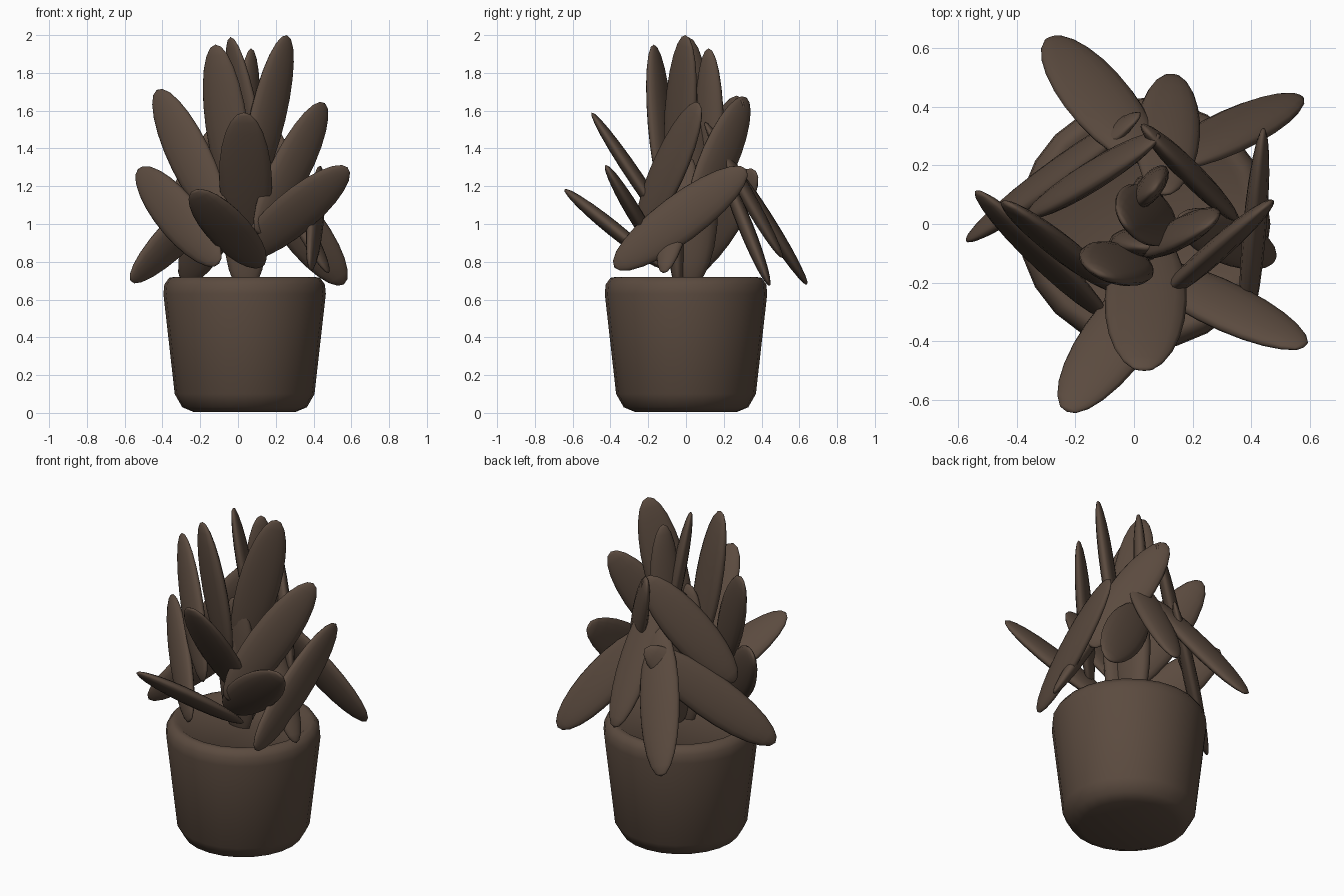
import bpy
import bmesh
import math
from mathutils import Vector, Matrix

old = bpy.data.objects.get("Cube")
if old:
    bpy.data.objects.remove(old, do_unlink=True)

# One earthy brown for everything
brown = bpy.data.materials.new("earth_brown")
brown.use_nodes = True
colour = (0.105, 0.07, 0.05, 1)
brown.diffuse_color = colour
brown.node_tree.nodes["Principled BSDF"].inputs["Base Color"].default_value = colour


def finish(name, bm):
    """Turn a bmesh into a smooth brown object."""
    mesh = bpy.data.meshes.new(name)
    bmesh.ops.recalc_face_normals(bm, faces=bm.faces)
    for face in bm.faces:
        face.smooth = True
    bm.to_mesh(mesh)
    bm.free()
    mesh.materials.append(brown)
    obj = bpy.data.objects.new(name, mesh)
    bpy.context.collection.objects.link(obj)
    return obj


def leaf(name, tip, base, facing, width=0.25, thick=0.08):
    """Flattened ellipsoid from base to tip, its broad side turned to facing."""
    tip, base = Vector(tip), Vector(base)
    axis = tip - base
    along = axis.normalized()
    side = along.cross(Vector(facing)).normalized()
    flat = side.cross(along)
    turn = Matrix((side, flat, along)).transposed().to_4x4()
    size = Matrix.Diagonal((width / 2, thick / 2, axis.length / 2, 1))
    place = Matrix.Translation((tip + base) / 2) @ turn @ size
    bm = bmesh.new()
    bmesh.ops.create_uvsphere(bm, u_segments=16, v_segments=12, radius=1, matrix=place)
    return finish(name, bm)


# Pot: a lathed profile with rounded foot, rim and shallow soil
profile = [(0, 0.005), (0.27, 0.005), (0.33, 0.03), (0.37, 0.10), (0.43, 0.63),
           (0.425, 0.68), (0.40, 0.715), (0.37, 0.72), (0.35, 0.705), (0, 0.70)]
bm = bmesh.new()
verts = [bm.verts.new((r, 0, z)) for r, z in profile]
edges = [bm.edges.new(pair) for pair in zip(verts, verts[1:])]
bmesh.ops.spin(bm, geom=verts + edges, cent=(0, 0, 0), axis=(0, 0, 1),
               angle=math.tau, steps=24)
bmesh.ops.remove_doubles(bm, verts=bm.verts, dist=0.0005)
pot = finish("pot", bm)
pot.location.x = 0.035
bpy.ops.object.select_all(action='DESELECT')
pot.select_set(True)
bpy.context.view_layer.objects.active = pot
bpy.ops.object.shade_smooth_by_angle(angle=math.radians(50))

UP = (0, 0, 1)

# Crown: upright leaves at the top
leaf("crown_leaf_right", (0.26, 0.0, 2.0), (0.06, -0.06, 1.16), (0.65, -0.75, 0), 0.24)
leaf("crown_leaf_centre", (-0.04, 0.01, 1.99), (0.12, 0.05, 1.15), (0.87, 0.5, 0), 0.24)
leaf("crown_leaf_front", (-0.12, -0.17, 1.95), (0.0, -0.1, 1.1), (-0.45, -0.9, 0), 0.25, 0.09)
leaf("crown_leaf_back", (0.07, 0.12, 1.93), (0.04, 0.13, 1.1), (-0.8, 0.6, 0), 0.18)

# Middle: leaves leaning sideways around the stem
leaf("middle_leaf_front", (0.03, -0.5, 1.59), (0.05, -0.02, 0.88), UP, 0.28)
leaf("middle_leaf_left_front", (-0.43, 0.07, 1.71), (-0.08, -0.22, 1.0), (-0.5, -0.85, 0.1))
leaf("middle_leaf_right_front", (0.46, 0.07, 1.64), (0.1, -0.25, 0.95), (0.7, -0.65, 0.2))
leaf("middle_leaf_left_back", (0.08, 0.29, 1.67), (-0.36, 0.04, 1.05), (-0.6, 0.75, 0.25))
leaf("middle_leaf_right_back", (0.04, 0.32, 1.67), (0.34, 0.03, 1.02), (0.65, 0.7, 0.15))

# Lower: broad leaves just above the rim
leaf("lower_leaf_left_front", (-0.53, 0.11, 1.29), (-0.1, -0.32, 0.79), (-0.5, -0.85, 0.1))
leaf("lower_leaf_right_front", (0.58, -0.42, 1.3), (0.02, -0.13, 0.82), (0, 0.87, 0.5))
leaf("lower_leaf_front", (-0.23, -0.64, 1.18), (0.12, -0.13, 0.77), (0, 0.66, 0.75))
leaf("lower_leaf_left_back", (-0.57, -0.05, 0.7), (0.02, 0.37, 1.28), (-0.6, 0.75, 0.3))
leaf("lower_leaf_right", (0.44, 0.32, 1.29), (0.38, -0.38, 0.77), (1, -0.05, 0.1))

# Drooping leaves that hang outside the rim
leaf("drooping_leaf_left", (-0.28, 0.64, 0.68), (0.04, 0.21, 1.36), (0, 0.83, 0.55))
leaf("drooping_leaf_back", (0.13, 0.51, 0.82), (0.1, 0.1, 1.54), UP, 0.22)
leaf("drooping_leaf_right_back", (0.56, 0.44, 0.68), (0.1, 0.19, 1.3), (0, 0.93, 0.36))
leaf("drooping_leaf_right", (0.48, -0.12, 0.74), (0.15, 0.02, 1.35), UP, 0.17)

# Stem: crossed upright leaves in the middle, sunk into the soil
leaf("stem_leaf_wide", (0.04, 0.02, 1.5), (0.04, 0.02, 0.67), (1, 0, 0), 0.3, 0.14)
leaf("stem_leaf_narrow", (0.04, -0.08, 1.5), (0.04, -0.04, 0.63), (0, 1, 0), 0.25, 0.1)
